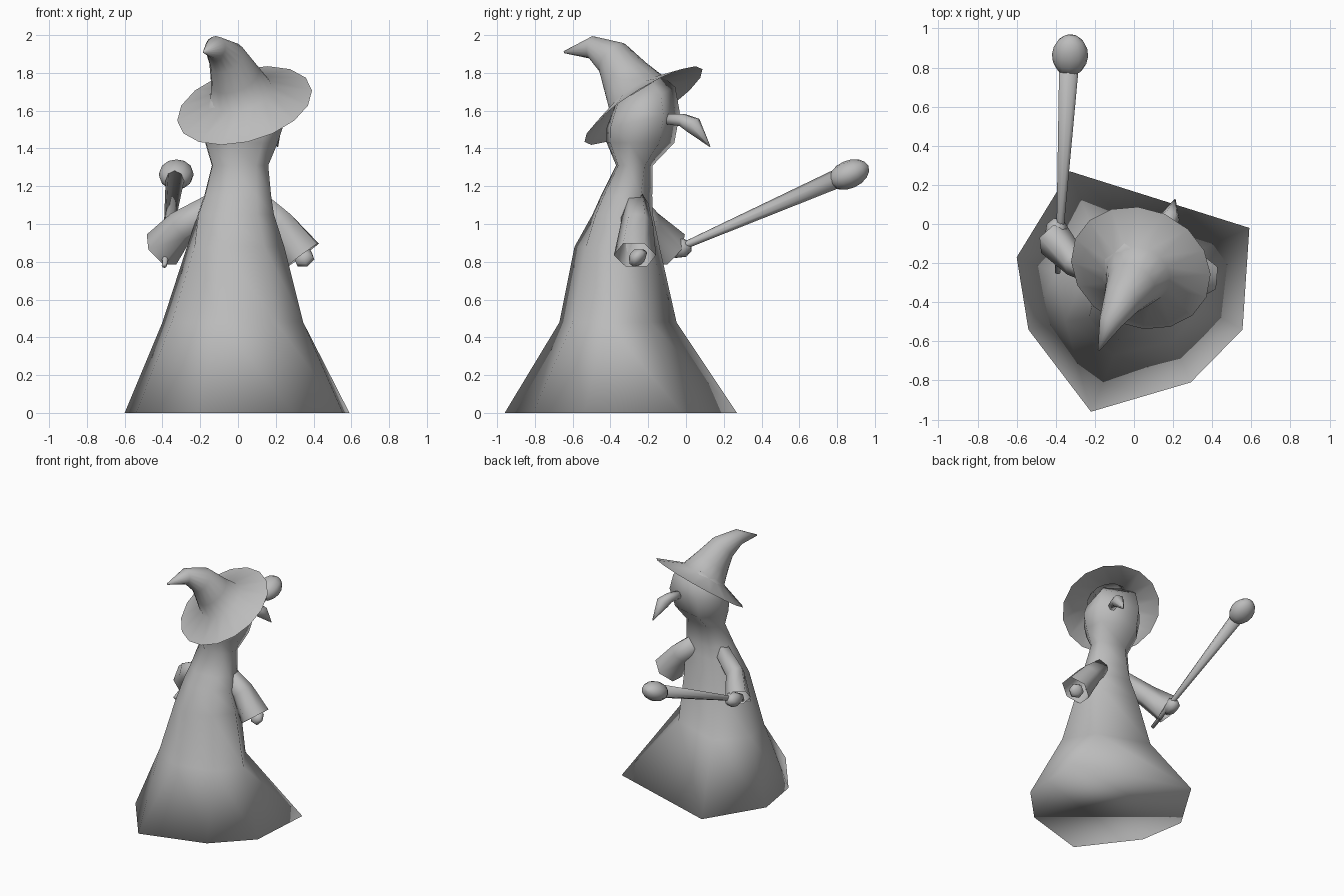
import bpy, bmesh, math
from mathutils import Vector

cube = bpy.data.objects.get("Cube")
if cube:
    bpy.data.objects.remove(cube, do_unlink=True)

grey = bpy.data.materials.new("plain grey")
grey.use_nodes = True
COLOUR = (0.5, 0.5, 0.5, 1)
grey.diffuse_color = COLOUR
grey.node_tree.nodes["Principled BSDF"].inputs["Base Color"].default_value = COLOUR


def skin(name, rings, cap_start=True, cap_end=True, angle=180):
    """Bridge a list of equal-length point rings into one smooth object."""
    bm = bmesh.new()
    loops = [[bm.verts.new(p) for p in ring] for ring in rings]
    n = len(loops[0])
    for a, b in zip(loops, loops[1:]):
        for i in range(n):
            j = (i + 1) % n
            bm.faces.new((a[i], a[j], b[j], b[i]))
    if cap_start:
        bm.faces.new(loops[0][::-1])
    if cap_end:
        bm.faces.new(loops[-1])
    bmesh.ops.recalc_face_normals(bm, faces=bm.faces)
    mesh = bpy.data.meshes.new(name)
    bm.to_mesh(mesh)
    bm.free()
    mesh.materials.append(grey)
    obj = bpy.data.objects.new(name, mesh)
    bpy.context.collection.objects.link(obj)
    bpy.ops.object.select_all(action='DESELECT')
    bpy.context.view_layer.objects.active = obj
    obj.select_set(True)
    bpy.ops.object.shade_smooth_by_angle(angle=math.radians(angle))
    return obj


def circle(n):
    return [Vector((math.cos(2 * math.pi * i / n), math.sin(2 * math.pi * i / n))) for i in range(n)]


def level_ring(shape, cx, cy, z, rx, ry, tilt=0):
    """Horizontal ring; tilt raises it towards +y."""
    return [(cx + rx * u, cy + ry * v, z + tilt * ry * v) for u, v in shape]


def tube(name, path, n, flat=1, start_dir=None, **caps):
    """Rings swept along (point, radius) pairs, square to the path; flat scales them sideways."""
    pts = [Vector(p) for p, r in path]
    rings = []
    for i, (p, r) in enumerate(path):
        d = (pts[min(i + 1, len(pts) - 1)] - pts[max(i - 1, 0)]).normalized()
        if i < 2 and start_dir:
            d = Vector(start_dir).normalized()
        q = d.to_track_quat('Z', 'Y')
        rings.append([pts[i] + q @ Vector((u * r * flat, v * r, 0)) for u, v in circle(n)])
    return skin(name, rings, **caps)


# Robe and head in one skin: uneven seven-sided skirt, narrow neck, head tilted back under the hat
hem = [(-.6, -.17), (-.33, .27), (.59, -.02), (.555, -.54), (.29, -.81), (-.22, -.96), (-.54, -.54)]
knee = [(-.4, -.25), (-.2, -.05), (.2, -.19), (.345, -.42), (.2, -.6), (-.1, -.67), (-.35, -.5)]
waist = [(-.27, -.3), (-.15, -.14), (.15, -.19), (.245, -.38), (.14, -.53), (-.08, -.59), (-.23, -.48)]
skirt = [[(x, y, z) for x, y in ring] for ring, z in ((hem, 0), (knee, .48), (waist, .88))]
round_shape = [Vector((x + .005, y + .345)).normalized() * 1.06 for x, y in hem]
skin("robe_and_head", skirt + [
    level_ring(round_shape, -.01, -.33, 1.05, .2, .165),
    level_ring(round_shape, 0, -.31, 1.15, .175, .14),
    level_ring(round_shape, .012, -.27, 1.31, .148, .1),
    level_ring(round_shape, .02, -.235, 1.43, .19, .185),
    level_ring(round_shape, .03, -.22, 1.55, .215, .2, .2),
    level_ring(round_shape, .03, -.225, 1.64, .19, .18, .5),
    level_ring(round_shape, .025, -.245, 1.71, .135, .13, .6),
])

# Hooked nose
tube("nose", [((.13, -.1, 1.555), .03), ((.163, -.02, 1.55), .038),
              ((.185, .035, 1.525), .05), ((.21, .127, 1.41), .003)], 6)

# Hat: tilted brim running into a bent cone
tube("hat", [((.035, -.225, 1.627), .367), ((.02, -.26, 1.69), .17),
             ((-.015, -.32, 1.775), .135), ((-.06, -.39, 1.88), .1),
             ((-.12, -.5, 1.935), .06), ((-.18, -.645, 1.91), .006)],
     16, start_dir=(-.28, -.63, 1), cap_start=False)

# Flared sleeves with a hand in each cuff: shoulder, elbow, cuff, palm, sideways narrowing
arms = {
    "right": [(-.12, -.28, 1.1), (-.3, -.2, .99), (-.405, -.085, .865), (-.39, .0, .875), .8],
    "left": [(.1, -.27, 1.11), (.22, -.26, 1.0), (.342, -.27, .835), (.355, -.24, .81), .95],
}
for side, (shoulder, elbow, cuff, palm, flat) in arms.items():
    tube(side + "_sleeve", [(shoulder, .075), (elbow, .09), (cuff, .118)], 6, flat=flat, cap_end=False)
    wrist = Vector(cuff)
    reach = Vector(palm) - wrist
    tube(side + "_hand", [(wrist - reach * .4, .03), (wrist + reach * .3, .055),
                          (wrist + reach * .9, .055), (wrist + reach * 1.3, .025)], 6)

# Staff with an egg-shaped knob
foot, top = Vector((-.39, -.25, .78)), Vector((-.333, .8, 1.24))
tube("staff", [(foot, .014), (foot.lerp(top, .25), .02), (top, .05)], 8)
axis = (top - foot).normalized()
centre = Vector((-.327, .863, 1.262))
tube("staff_knob", [(centre - axis * .112 * math.cos(t), max(.074 * math.sin(t), .003))
                    for t in [math.pi * k / 8 for k in range(9)]], 12, flat=1.25)
